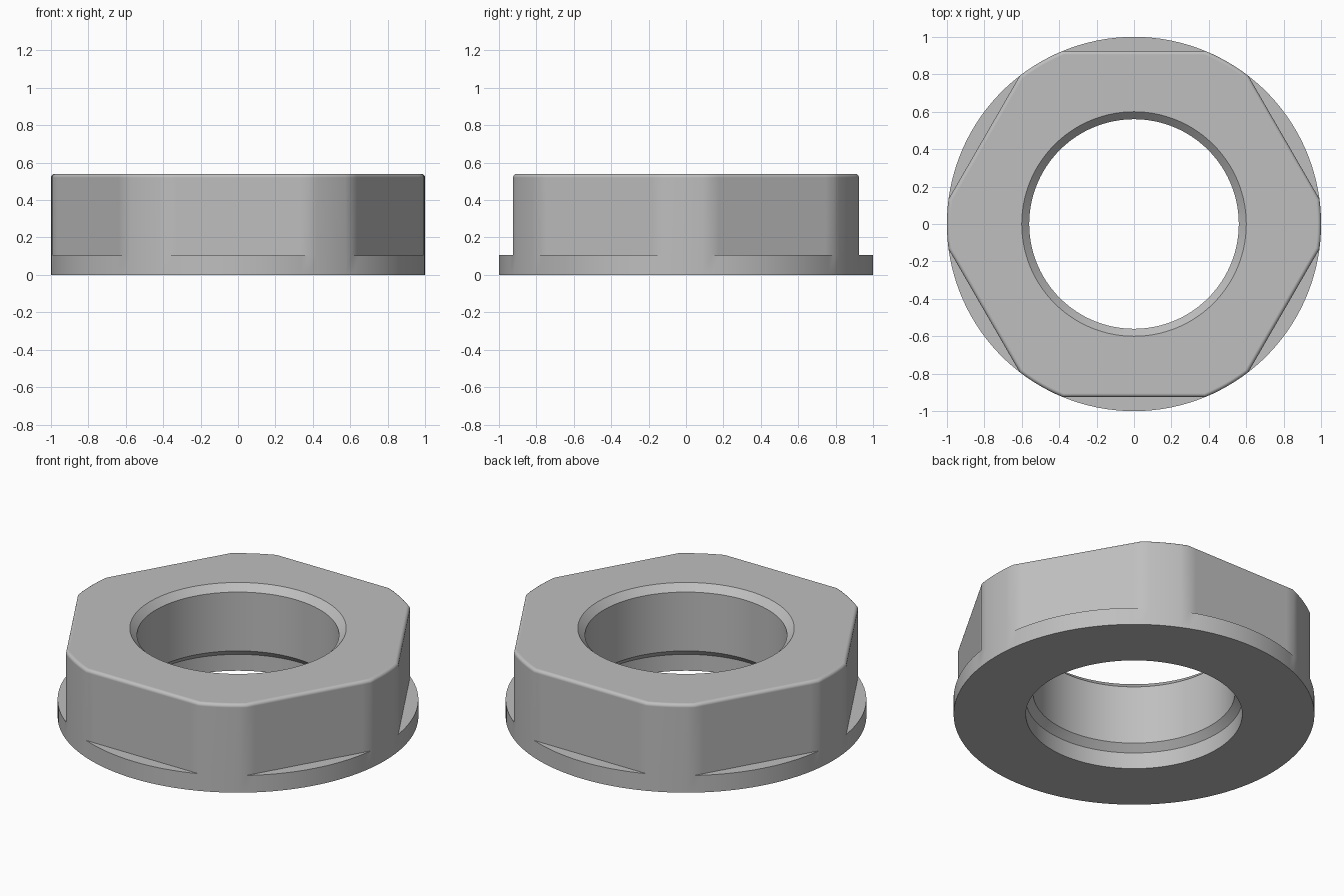
import bpy, bmesh
from math import acos, cos, sin, pi, radians

if "Cube" in bpy.data.objects:
    bpy.data.objects.remove(bpy.data.objects["Cube"])

APOTHEM, HEIGHT, FLANGE, FILLET = 0.925, 0.54, 0.105, 0.02
FLAT_STEPS, ARC_STEPS = 16, 6


def angles(inset=0.0):
    """Angles (from a flat's centre) and whether each lies on a flat, around six sides."""
    half = acos((APOTHEM - inset) / (1 - inset))
    for side in range(6):
        centre = pi / 6 + side * pi / 3
        for i in range(FLAT_STEPS):
            yield centre, half * (2 * i / FLAT_STEPS - 1)
        for i in range(ARC_STEPS):
            yield centre, half + (pi / 3 - 2 * half) * i / ARC_STEPS


def circle(bm, radius, z):
    return [bm.verts.new((radius * cos(c + a), radius * sin(c + a), z))
            for c, a in angles()]


def hexagon(bm, inset, z):
    """Hexagon whose corners are cut off by the flange circle."""
    ring = []
    for c, a in angles(inset):
        r = min(1 - inset, (APOTHEM - inset) / cos(a))
        ring.append(bm.verts.new((r * cos(c + a), r * sin(c + a), z)))
    return ring


bm = bmesh.new()
# Round flange with its ledge
rings = [circle(bm, 0.6, 0), circle(bm, 1, 0), circle(bm, 1, FLANGE)]
# Hexagonal body with a rounded top edge
rings.append(hexagon(bm, 0, FLANGE))
for i in range(5):
    t = i / 4 * pi / 2
    rings.append(hexagon(bm, FILLET * (1 - cos(t)), HEIGHT - FILLET * (1 - sin(t))))
# Bore with top chamfer and bottom counterbore
for radius, z in ((0.6, HEIGHT), (0.56, 0.5), (0.56, 0.14), (0.6, 0.1)):
    rings.append(circle(bm, radius, z))

for j, lower in enumerate(rings):
    upper = rings[(j + 1) % len(rings)]
    for i in range(len(lower)):
        k = (i + 1) % len(lower)
        bm.faces.new((lower[i], lower[k], upper[k], upper[i]))
bmesh.ops.remove_doubles(bm, verts=bm.verts, dist=0.0001)
bmesh.ops.recalc_face_normals(bm, faces=bm.faces)

mesh = bpy.data.meshes.new("flanged_nut")
bm.to_mesh(mesh)
bm.free()
nut = bpy.data.objects.new("flanged_nut", mesh)
bpy.context.collection.objects.link(nut)

# Plain grey metal
grey = bpy.data.materials.new("grey")
grey.use_nodes = True
colour = (0.52, 0.52, 0.52, 1)
grey.diffuse_color = colour
grey.node_tree.nodes["Principled BSDF"].inputs["Base Color"].default_value = colour
mesh.materials.append(grey)

# Smooth curved walls, crisp edges, even flats
bpy.ops.object.select_all(action="DESELECT")
nut.select_set(True)
bpy.context.view_layer.objects.active = nut
bpy.ops.object.shade_smooth_by_angle(angle=radians(30))
weighted = nut.modifiers.new("even_flats", "WEIGHTED_NORMAL")
weighted.keep_sharp = True
